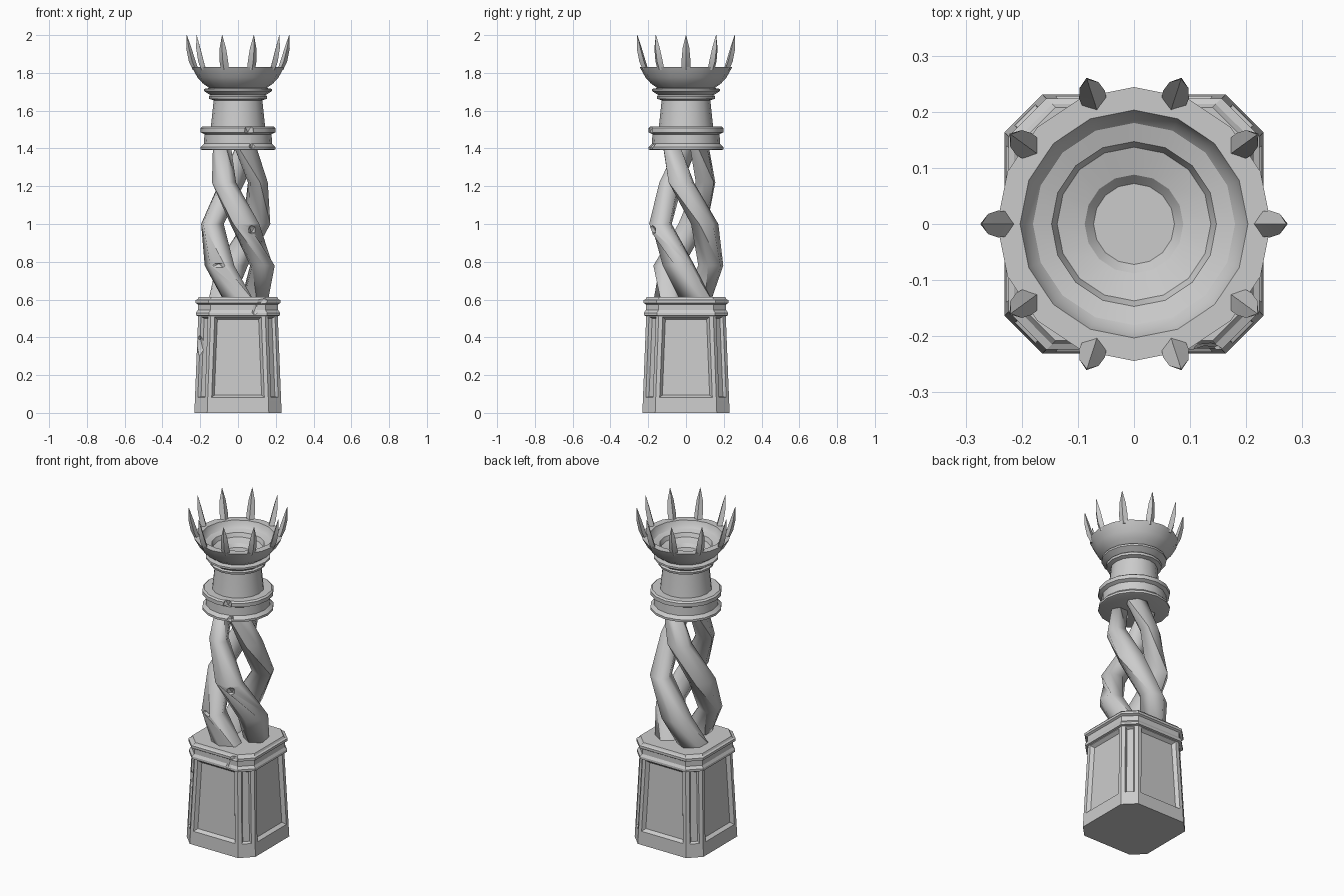
import bpy, bmesh, math, random
from mathutils import Vector

if "Cube" in bpy.data.objects:
    bpy.data.objects.remove(bpy.data.objects["Cube"])
random.seed(4)


def finish(name, bm, smooth=None):
    bmesh.ops.recalc_face_normals(bm, faces=bm.faces[:])
    me = bpy.data.meshes.new(name)
    bm.to_mesh(me)
    bm.free()
    ob = bpy.data.objects.new(name, me)
    bpy.context.collection.objects.link(ob)
    if smooth:
        bpy.ops.object.select_all(action='DESELECT')
        ob.select_set(True)
        bpy.context.view_layer.objects.active = ob
        bpy.ops.object.shade_smooth_by_angle(angle=math.radians(smooth))
    return ob


def loft(bm, rings):
    """Bridge equal rings of points and cap both ends; returns side faces per band."""
    vs = [[bm.verts.new(p) for p in r] for r in rings]
    n = len(vs[0])
    bands = [[bm.faces.new((a[i], a[(i + 1) % n], b[(i + 1) % n], b[i])) for i in range(n)]
             for a, b in zip(vs, vs[1:])]
    bm.faces.new(vs[0][::-1])
    bm.faces.new(vs[-1])
    return bands


def octagon(h, c, z):
    return [(h, -c, z), (h, c, z), (c, h, z), (-c, h, z),
            (-h, c, z), (-h, -c, z), (-c, -h, z), (c, -h, z)]


def circle(r, z, n=16):
    return [(r * math.cos(math.tau * i / n), r * math.sin(math.tau * i / n), z) for i in range(n)]


def polar(angle, r, t, z):
    """Point at radius r and tangential offset t around an angle."""
    ca, sa = math.cos(angle), math.sin(angle)
    return (r * ca - t * sa, r * sa + t * ca, z)


def chip(target, loc, scale):
    """Cut a jagged chunk out of a part."""
    bm = bmesh.new()
    bmesh.ops.create_icosphere(bm, subdivisions=1, radius=1)
    for v in bm.verts:
        v.co = Vector(c * s for c, s in zip(v.co * random.uniform(.8, 1.2), scale)) + Vector(loc)
    cutter = finish("chip_cutter", bm)
    cutter.hide_render = True
    cutter.hide_set(True)
    m = target.modifiers.new("chip", 'BOOLEAN')
    m.operation = 'DIFFERENCE'
    m.solver = 'EXACT'
    m.object = cutter


# Tapered pedestal with recessed panels on all eight sides
bm = bmesh.new()
bands = loft(bm, [octagon(.231, .163, 0), octagon(.2285, .161, .06), octagon(.21, .144, .53)])
bmesh.ops.recalc_face_normals(bm, faces=bm.faces[:])
bmesh.ops.inset_individual(bm, faces=bands[1], thickness=.03, depth=0)
for i, f in enumerate(bands[1]):
    wide = i % 2 == 0
    bmesh.ops.inset_individual(bm, faces=[f], thickness=.02 if wide else .011,
                               depth=-.02 if wide else -.016)
pedestal = finish("pedestal", bm)

# Octagonal moulding on the pedestal
bm = bmesh.new()
loft(bm, [octagon(h, h - .068, z) for h, z in
          [(.208, .512), (.222, .516), (.222, .53), (.213, .545), (.213, .575),
           (.224, .582), (.224, .597), (.214, .602), (.208, .613)]])
moulding = finish("pedestal_moulding", bm)

# Three thick twisted strands: height, radius from axis, radial and tangential half sizes
path = [(.59, .103, .07, .09), (.78, .135, .068, .09), (1.0, .14, .062, .082),
        (1.22, .108, .054, .072), (1.41, .085, .048, .062)]
strands = []
for k in range(3):
    bm = bmesh.new()
    rings = []
    for z, r, hr, ht in path:
        a = math.radians(-75 + 120 * k + (1.0 - z) * 265)
        rings.append([polar(a, r + hr * math.cos(math.tau * i / 6),
                            ht * math.sin(math.tau * i / 6), z) for i in range(6)])
    loft(bm, rings)
    strands.append(finish(f"twisted_strand_{k + 1}", bm, 65))

# Round collar above the strands
bm = bmesh.new()
loft(bm, [circle(r, z) for r, z in
          [(.19, 1.392), (.198, 1.395), (.198, 1.408), (.18, 1.425), (.178, 1.475),
           (.198, 1.485), (.198, 1.508), (.188, 1.516)]])
collar = finish("collar", bm, 30)

# Neck, ring and hollow bowl in one turned profile
bm = bmesh.new()
loft(bm, [circle(r, z) for r, z in
          [(.145, 1.51), (.142, 1.53), (.129, 1.655), (.152, 1.662), (.155, 1.675), (.146, 1.682),
           (.18, 1.704), (.18, 1.715), (.152, 1.72), (.187, 1.745), (.214, 1.775), (.239, 1.82),
           (.244, 1.83), (.203, 1.83), (.194, 1.805), (.18, 1.79), (.147, 1.78), (.137, 1.757),
           (.088, 1.743), (.072, 1.725)]])
finish("neck_and_bowl", bm, 30)

# Ten curved spikes around the rim
bm = bmesh.new()
for k in range(10):
    a = math.tau * k / 10
    loft(bm, [[polar(a, r - hr, 0, z), polar(a, r, -ht, z),
               polar(a, r + hr, 0, z), polar(a, r, ht, z)] for z, r, hr, ht in
              [(1.815, .224, .015, .022), (1.86, .242, .018, .024),
               (1.93, .26, .014, .018), (2.0, .271, .001, .001)]])
finish("rim_spikes", bm, 20)

# Chipped stone damage
chip(pedestal, (-.205, -.17, .36), (.03, .035, .07))
chip(pedestal, (-.195, -.2, .24), (.025, .03, .06))
chip(moulding, (.09, -.23, .55), (.025, .022, .04))
chip(moulding, (.13, -.225, .595), (.03, .018, .022))
chip(collar, (.06, -.19, 1.5), (.03, .03, .035))
chip(collar, (.08, -.185, 1.42), (.025, .025, .03))
chip(strands[0], (.08, -.185, .97), (.03, .03, .03))
chip(strands[2], (-.12, -.165, .78), (.06, .025, .018))
